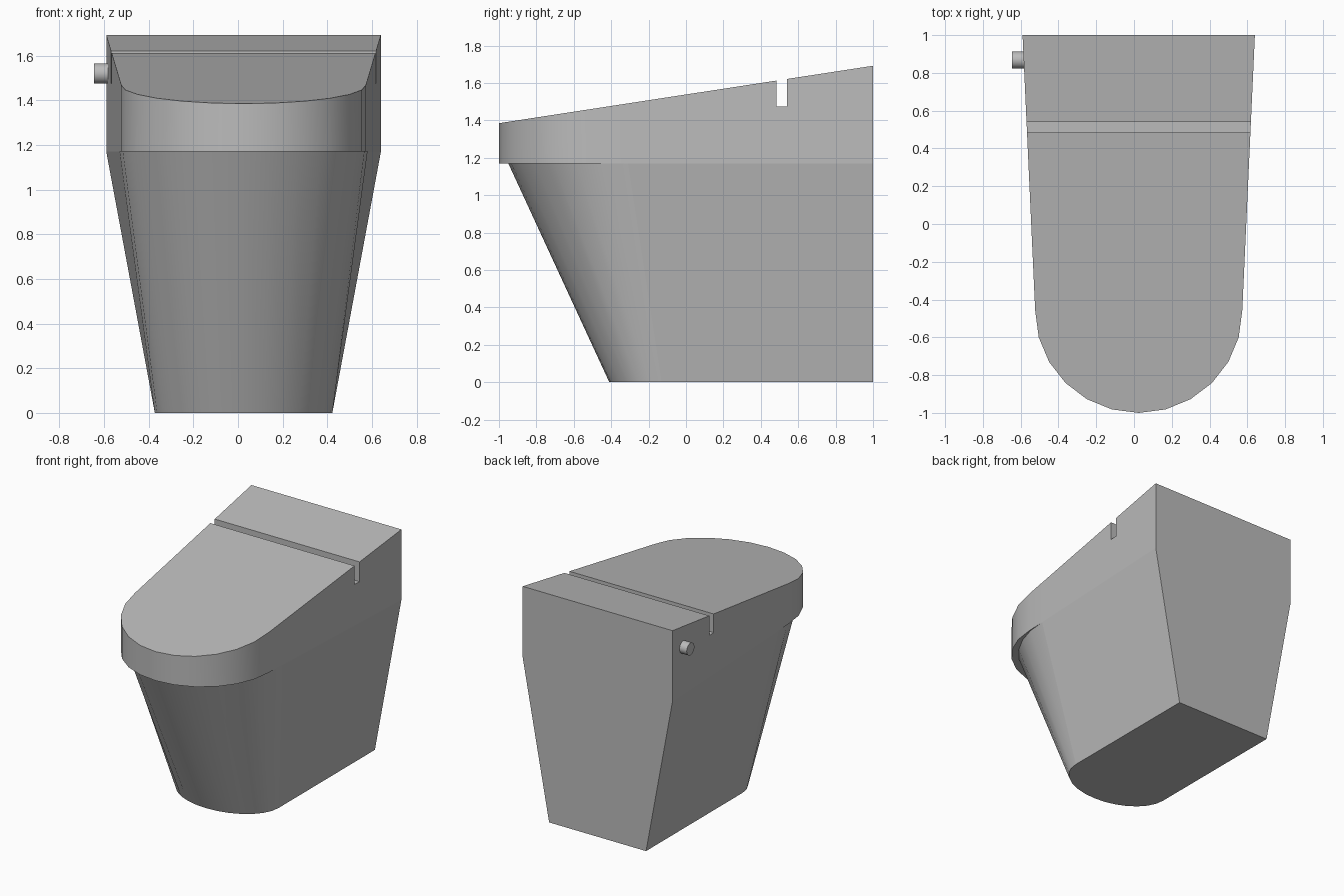
import bpy, bmesh, math

default = bpy.data.objects.get("Cube")
if default:
    bpy.data.objects.remove(default)

CX = 0.025                 # body centre line
LEDGE_Z, LEDGE_Y = 1.17, -0.31

grey = bpy.data.materials.new("light_grey")
grey.use_nodes = True
colour = (0.5, 0.5, 0.5, 1)
grey.diffuse_color = colour
grey.node_tree.nodes["Principled BSDF"].inputs["Base Color"].default_value = colour


def arc(cy, rx, ry, steps):
    """Quarter of the rounded nose, from the side to the tip."""
    angles = [math.pi / 2 * i / steps for i in range(steps + 1)]
    return [(rx * math.cos(a), cy - ry * math.sin(a)) for a in angles]


def ring(bm, half, height):
    """Mirror a half outline into a full loop of vertices."""
    full = half + [(-x, y) for x, y in reversed(half[:-1])]
    return [bm.verts.new((CX + x, y, height(y))) for x, y in full]


# Half outlines: back corner, straight side, rounded nose
foot_half = [(0.3975, 1)] + arc(-0.13, 0.3975, 0.28, 7)
neck_half = [(0.615, 1)] + arc(LEDGE_Y, 0.555, 0.64, 7)
rim_half = [(0.615, 1), (0.555, LEDGE_Y)] + arc(-0.46, 0.548, 0.54, 6)

# Body: tapered base, ledge under the rim, sloping lid
bm = bmesh.new()
rings = [
    ring(bm, foot_half, lambda y: 0),
    ring(bm, neck_half, lambda y: LEDGE_Z),
    ring(bm, rim_half, lambda y: LEDGE_Z),
    ring(bm, rim_half, lambda y: 1.5385 + 0.1535 * y),
]
for low, high in zip(rings, rings[1:]):
    for i in range(len(low)):
        j = (i + 1) % len(low)
        bm.faces.new((low[i], low[j], high[j], high[i]))
bm.faces.new(rings[0])
bm.faces.new(rings[-1])
bmesh.ops.remove_doubles(bm, verts=bm.verts, dist=0.0005)
bmesh.ops.recalc_face_normals(bm, faces=bm.faces)

# Smooth only the rounded nose, with crisp ledge and borders
for f in bm.faces:
    f.smooth = abs(f.normal.z) < 0.9 and max(v.co.y for v in f.verts) < 0
for e in bm.edges:
    on_ledge = all(abs(v.co.z - LEDGE_Z) < 0.001 for v in e.verts)
    e.smooth = not on_ledge and e.calc_face_angle(0) < math.radians(35)

mesh = bpy.data.meshes.new("body")
bm.to_mesh(mesh)
bm.free()
body = bpy.data.objects.new("body", mesh)
bpy.context.collection.objects.link(body)
mesh.materials.append(grey)

# Slot between lid and rear tank
bpy.ops.mesh.primitive_cube_add(size=1, location=(CX, 0.5125, 1.725))
cutter = bpy.context.object
cutter.name = "slot_cutter"
cutter.scale = (2, 0.055, 0.5)
cutter.hide_render = True
cutter.data.materials.append(grey)
cut = body.modifiers.new("slot", 'BOOLEAN')
cut.operation = 'DIFFERENCE'
cut.solver = 'EXACT'
cut.object = cutter
bpy.context.view_layer.objects.active = body
bpy.ops.object.modifier_apply(modifier=cut.name)
bpy.data.objects.remove(cutter)

# Flush knob on the right side
bpy.ops.mesh.primitive_cylinder_add(
    vertices=24, radius=0.045, depth=0.085,
    location=(-0.6025, 0.868, 1.52), rotation=(0, math.pi / 2, 0))
knob = bpy.context.object
knob.name = "flush_knob"
knob.data.materials.append(grey)
bpy.ops.object.shade_smooth_by_angle(angle=math.radians(30))
